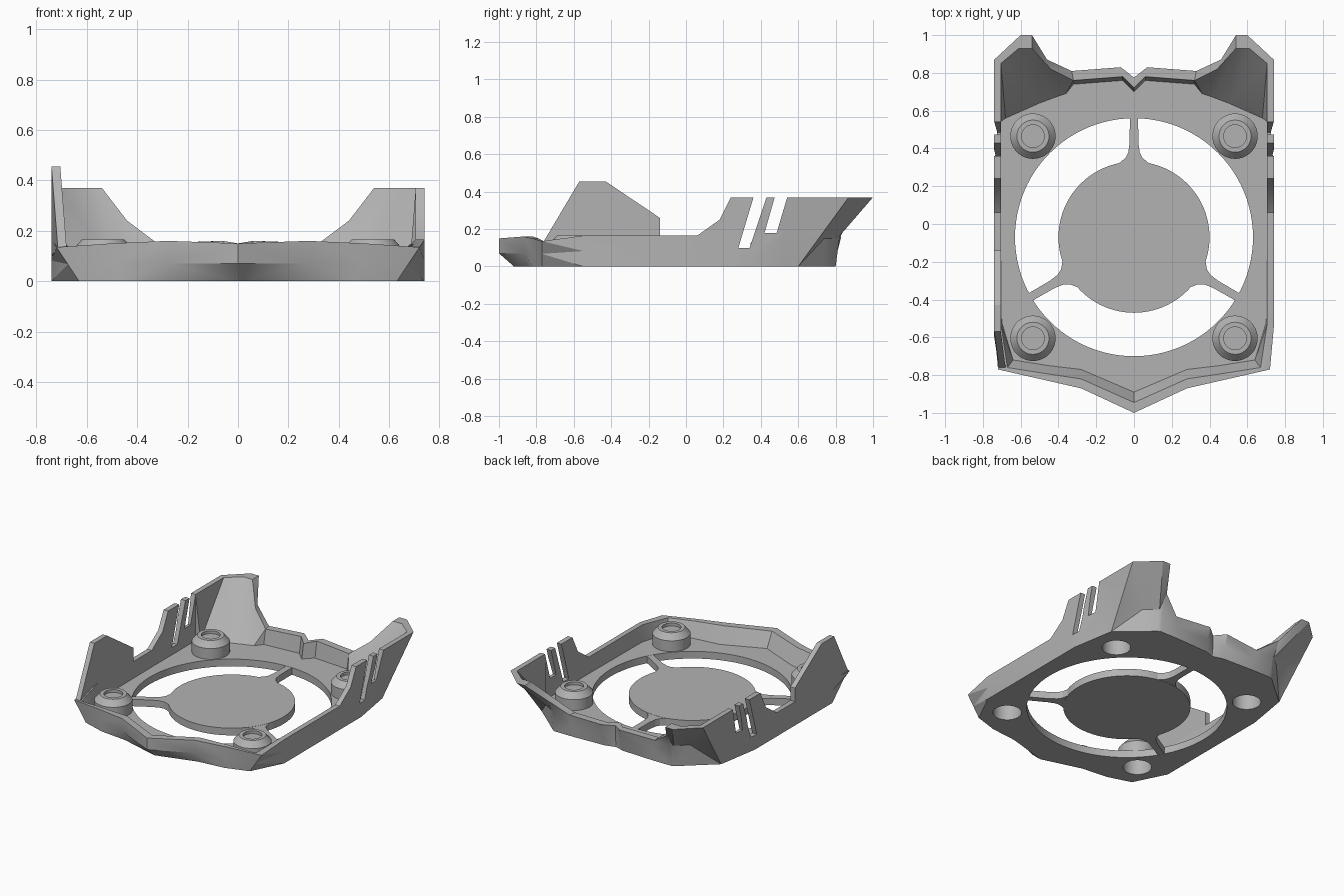
import bpy, bmesh, math
from mathutils import Vector

if "Cube" in bpy.data.objects:
    bpy.data.objects.remove(bpy.data.objects["Cube"])

grey = bpy.data.materials.new("plain grey")
grey.use_nodes = True
colour = (0.45, 0.45, 0.45, 1)
grey.diffuse_color = colour
grey.node_tree.nodes["Principled BSDF"].inputs["Base Color"].default_value = colour

FLOOR = 0.05
HUB = Vector((0, -0.07, 0))


def finish(name, bm):
    bmesh.ops.recalc_face_normals(bm, faces=bm.faces)
    mesh = bpy.data.meshes.new(name)
    bm.to_mesh(mesh)
    bm.free()
    mesh.materials.append(grey)
    obj = bpy.data.objects.new(name, mesh)
    bpy.context.collection.objects.link(obj)
    return obj


def loft(name, rings):
    """Closed solid through rings of equal length, capped at both ends."""
    bm = bmesh.new()
    loops = [[bm.verts.new(p) for p in ring] for ring in rings]
    n = len(loops[0])
    for low, high in zip(loops, loops[1:]):
        for i in range(n):
            j = (i + 1) % n
            bm.faces.new((low[i], low[j], high[j], high[i]))
    bmesh.ops.triangulate(bm, faces=bm.faces[:])
    bm.faces.new(loops[0])
    bm.faces.new(loops[-1])
    return finish(name, bm)


def lathe(name, centre, profile, steps=48):
    """Round solid from (radius, height) pairs."""
    turn = [math.tau * i / steps for i in range(steps)]
    return loft(name, [[(centre[0] + r * math.cos(a), centre[1] + r * math.sin(a), z)
                        for a in turn] for r, z in profile])


def side_prism(name, outline, x0, x1):
    return loft(name, [[(x, y, z) for y, z in outline] for x in (x0, x1)])


def activate(obj):
    bpy.ops.object.select_all(action='DESELECT')
    obj.select_set(True)
    bpy.context.view_layer.objects.active = obj


def cut(obj, cutter):
    mod = obj.modifiers.new("cut", 'BOOLEAN')
    mod.operation, mod.solver, mod.object = 'DIFFERENCE', 'EXACT', cutter
    activate(obj)
    bpy.ops.object.modifier_apply(modifier=mod.name)
    bpy.data.objects.remove(cutter)


def smooth(obj):
    activate(obj)
    bpy.ops.object.shade_smooth_by_angle(angle=math.radians(30))


# Half outline stations: bottom xy, top outer xyz, top inner xy, floor xy
back = [
    (0, .77, 0, .775, .15, 0, .72, 0, .7),
    (.07, .79, .07, .83, .16, .06, .78, .06, .76),
    (.3, .8, .33, .81, .15, .32, .76, .32, .74),
    (.45, .8, .46, .87, .24, .44, .82, .36, .69),
    (.47, .79, .54, 1, .37, .54, .93, .42, .67),
    (.55, .72, .6, 1, .37, .61, .93, .5, .64),
    (.69, .6, .74, .87, .37, .705, .85, .68, .56),
]
sides = [(x, y, .74, y, z, .705, y, .705, y) for x, y, z in
         ((.7, .54, .37), (.74, .3, .37), (.74, .24, .37), (.74, .18, .25), (.74, .06, .165))]
front = [
    (.74, -.55, .74, -.55, .165, .705, -.53, .7, -.52),
    (.63, -.77, .72, -.77, .135, .67, -.76, .64, -.72),
    (.47, -.82, .5, -.82, .15, .48, -.79, .45, -.75),
    (.28, -.84, .28, -.87, .16, .28, -.82, .28, -.77),
    (0, -.92, 0, -1, .15, 0, -.945, 0, -.89),
]


def section(s):
    bottom, top = Vector((s[0], s[1], 0)), Vector(s[2:5])
    middle = bottom.lerp(top, .5)
    if s[3] > .85 and s[0] < .6:        # upright foot below the flared towers
        middle = bottom + Vector((0, .02, .15))
    elif s[3] < -.85:                   # undercut prow
        middle = Vector((s[2], s[3], .07))
    return [bottom, middle, top, Vector((s[5], s[6], s[4])), Vector((s[7], s[8], FLOOR))]


half = [section(s) for s in back + sides + front]
mirror = [[Vector((-p.x, p.y, p.z)) for p in sec] for sec in half[-2:0:-1]]
frame = loft("frame", list(zip(*(half + mirror))))

# Fan opening and slanted side slots
cut(frame, lathe("opening_cutter", HUB, [(.63, -.1), (.63, .1)], 96))
for outline in ([(.28, .1), (.34, .1), (.44, .4), (.37, .4)],
                [(.42, .18), (.485, .18), (.55, .4), (.483, .4)]):
    cut(frame, side_prism("slot_cutter", outline, -1, 1))

# Screw bosses: hollow below, shallow recess on top
for x in (-.535, .535):
    for y in (-.605, .465):
        where = ("back" if y > 0 else "front") + ("_left" if x > 0 else "_right")
        cut(frame, lathe("socket_cutter", (x, y), [(.09, -.1), (.09, .11)]))
        boss = lathe(where + "_boss", (x, y), [(.12, .01), (.12, .125), (.085, .165)])
        cut(boss, lathe("socket_cutter", (x, y), [(.09, -.1), (.09, .11)]))
        cut(boss, lathe("recess_cutter", (x, y), [(.06, .145), (.06, .2)]))
        smooth(boss)
smooth(frame)

# Tall fin on the right side only, its front end leaning inward
fin = side_prism("right_fin", [(-.14, .1), (-.14, .26), (-.43, .455), (-.57, .455),
                               (-.76, .135), (-.6, .1)], -.74, -.705)
for v in fin.data.vertices:
    if v.co.y < -.7:
        v.co.x += .025

# Centre disc with three flared arms
smooth(lathe("centre_disc", HUB, [(.4, 0), (.4, FLOOR)], 96))
flare = [(.37, .1), (.395, .075), (.42, .045), (.45, .03), (.5, .023), (.645, .022)]
for i, name in enumerate(("back_arm", "right_arm", "left_arm")):
    a = math.radians(90 + 120 * i)
    along, across = Vector((math.cos(a), math.sin(a), 0)), Vector((-math.sin(a), math.cos(a), 0))
    edge = ([HUB + along * r + across * w for r, w in flare]
            + [HUB + along * r - across * w for r, w in reversed(flare)])
    loft(name, [[p + Vector((0, 0, z)) for p in edge] for z in (.001, FLOOR - .001)])
